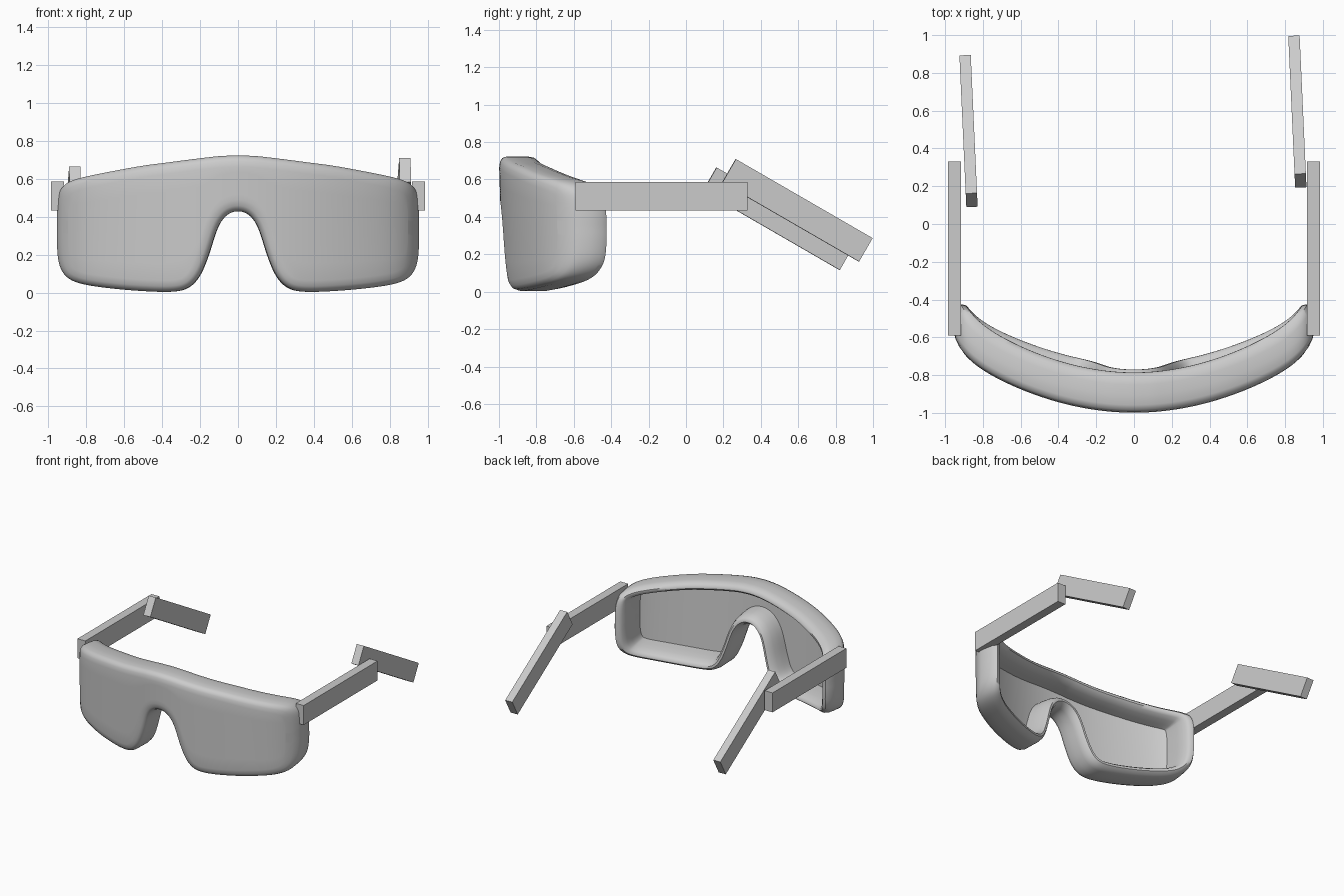
import bpy, bmesh, math
from mathutils import Vector

if "Cube" in bpy.data.objects:
    bpy.data.objects.remove(bpy.data.objects["Cube"])

# half outline control points: x, top z, bottom z (notch on the bottom edge)
HALF = [(0, .724, .43), (.06, .722, .41), (.11, .719, .34), (.155, .714, .20),
        (.205, .708, .085), (.27, .70, .022), (.36, .688, .004), (.5, .67, .008),
        (.65, .643, .02), (.8, .613, .04), (.88, .59, .065), (.925, .56, .105),
        (.95, .51, .17), (.957, .42, .27)]
POLE = (.957, .345)
SUB = 5


def catmull(p0, p1, p2, p3, t):
    return 0.5 * (2 * p1 + (p2 - p0) * t + (2 * p0 - 5 * p1 + 4 * p2 - p3) * t * t
                  + (3 * p1 - p0 - 3 * p2 + p3) * t ** 3)


def make_outline():
    top = [Vector((x, a)) for x, a, b in HALF]
    bot = [Vector((x, b)) for x, a, b in HALF]
    flip = lambda p: Vector((-p.x, p.y))
    pole = Vector(POLE)
    ctrl = ([flip(pole)] + [flip(p) for p in top[:0:-1]] + top + [pole]
            + bot[::-1] + [flip(p) for p in bot[1:]])
    n = len(ctrl)
    return [catmull(ctrl[i - 1], ctrl[i], ctrl[(i + 1) % n], ctrl[(i + 2) % n], k / SUB)
            for i in range(n) for k in range(SUB)]


def inset(loop, d):
    n = len(loop)
    out = []
    for i, p in enumerate(loop):
        t = (loop[(i + 1) % n] - loop[i - 1]).normalized()
        out.append(p + Vector((t.y, -t.x)) * d)
    for _ in range(3):
        out = [(out[i - 1] + 2 * out[i] + out[(i + 1) % n]) / 4 for i in range(n)]
    return out


def wrap(p, t):
    """Bend a flat outline point onto the curved visor; t is depth from front (0) to back (1)."""
    x, z = p
    y = -1 + .34 * x * x + .155 * x ** 14 + .215 * t
    y += (.7 - z) * (.03 + .04 * t) * (1 - x ** 4)
    return Vector((x * (1 - .045 * t * t), y, z))


def build_visor():
    bm = bmesh.new()
    base = make_outline()
    n = len(base)
    # section of the rim: inset, depth
    section = [(.06, 0), (.03, .025), (.01, .08), (0, .2), (0, .45), (0, .7), (.008, .88),
               (.028, .99), (.045, .99), (.062, .9), (.075, .7), (.082, .45), (.085, .2)]
    flats = [inset(base, d) for d, t in section]
    rings = [[bm.verts.new(wrap(p, t)) for p in f] for f, (d, t) in zip(flats, section)]
    for a, b in zip(rings, rings[1:]):
        for i in range(n):
            j = (i + 1) % n
            bm.faces.new((a[i], a[j], b[j], b[i]))

    # lens faces, front and back, filled by columns from top edge to bottom edge
    rows = 6
    for flat, ring, t in ((flats[0], rings[0], section[0][1]),
                          (flats[-1], rings[-1], section[-1][1])):
        cols = []
        for i in range(1, n // 2):
            a, b = flat[i], flat[n - i]
            cols.append([ring[i]] + [bm.verts.new(wrap(a.lerp(b, k / rows), t))
                                     for k in range(1, rows)] + [ring[n - i]])
        for c, d in zip(cols, cols[1:]):
            for k in range(rows):
                bm.faces.new((c[k], c[k + 1], d[k + 1], d[k]))
        bm.faces.new([ring[0]] + cols[0])
        bm.faces.new([ring[n // 2]] + cols[-1])
    bmesh.ops.recalc_face_normals(bm, faces=bm.faces)
    for f in bm.faces:
        f.smooth = True
    me = bpy.data.meshes.new("visor")
    bm.to_mesh(me)
    bm.free()
    me.set_sharp_from_angle(angle=math.radians(50))
    bpy.context.collection.objects.link(bpy.data.objects.new("visor", me))


def box(name, size, loc, rot=(0, 0, 0)):
    bpy.ops.mesh.primitive_cube_add(size=1, location=loc,
                                    rotation=[math.radians(a) for a in rot])
    ob = bpy.context.object
    ob.name = name
    ob.scale = size


build_visor()

# straight temple arms
for side, s in (("right", 1), ("left", -1)):
    box(f"{side}_arm", (.068, .92, .153), (s * .951, -.13, .51))

# angled ear pieces, slightly offset from each other
box("right_ear_piece", (.06, .845, .145), (.865, .595, .435), (-30, 0, 2.6))
box("left_ear_piece", (.06, .845, .145), (-.876, .492, .39), (-30, 0, 2.6))
